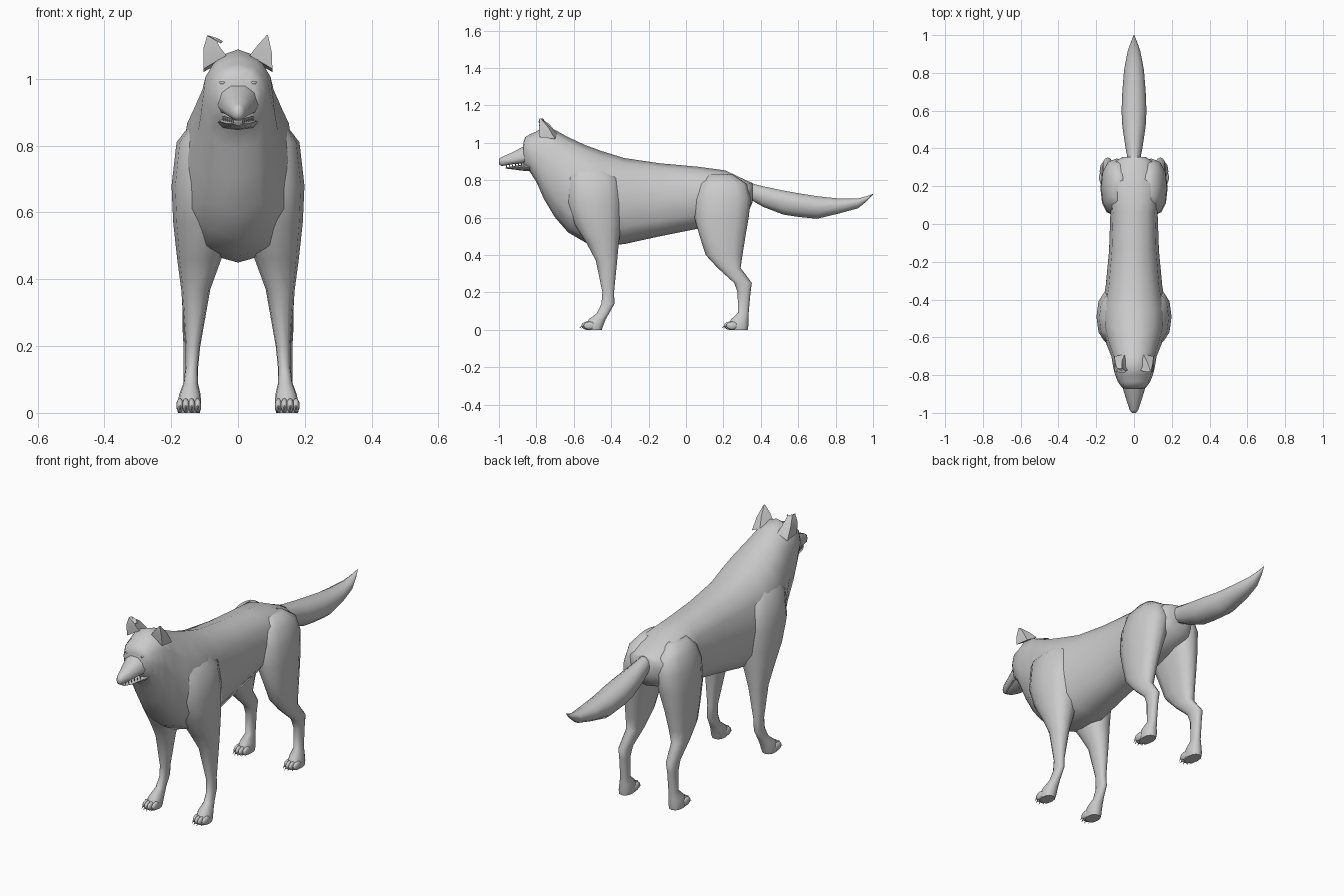
import bpy, bmesh, math
from mathutils import Vector, Matrix


def finish(name, bm, mirror=False, angle=60):
    bmesh.ops.recalc_face_normals(bm, faces=bm.faces)
    me = bpy.data.meshes.new(name)
    bm.to_mesh(me)
    bm.free()
    ob = bpy.data.objects.new(name, me)
    bpy.context.collection.objects.link(ob)
    if mirror:
        ob.modifiers.new("Mirror", 'MIRROR').use_clip = False
    bpy.ops.object.select_all(action='DESELECT')
    ob.select_set(True)
    bpy.context.view_layer.objects.active = ob
    bpy.ops.object.shade_smooth_by_angle(angle=math.radians(angle))
    return ob


def skin(bm, rings):
    """Bridge a list of point rings and cap both ends."""
    rows = [[bm.verts.new(p) for p in r] for r in rings]
    n = len(rows[0])
    for a, b in zip(rows, rows[1:]):
        for i in range(n):
            j = (i + 1) % n
            bm.faces.new((a[i], a[j], b[j], b[i]))
    bm.faces.new(rows[0])
    bm.faces.new(rows[-1])


def unit_ring(n, p):
    """Superellipse outline: p=2 is round, larger is boxier."""
    pts = []
    for i in range(n):
        a = 2 * math.pi * i / n
        c, s = math.cos(a), math.sin(a)
        pts.append((math.copysign(abs(c) ** (2 / p), c), math.copysign(abs(s) ** (2 / p), s)))
    return pts


def loft_y(name, sections, n=12, p=2.2):
    """Sections along y: (y, top z, bottom z, half width, z of widest point)."""
    bm = bmesh.new()
    skin(bm, [[(c * hw, y, zc + s * ((zt - zc) if s > 0 else (zc - zb)))
               for c, s in unit_ring(n, p)] for y, zt, zb, hw, zc in sections])
    return finish(name, bm)


def loft_z(name, sections, n=12, p=2.3):
    """Leg sections down z: (z, inner x, outer x, front y, back y), mirrored."""
    bm = bmesh.new()
    skin(bm, [[((xi + xo) / 2 + c * (xo - xi) / 2, (yf + yb) / 2 + s * (yb - yf) / 2, z)
               for c, s in unit_ring(n, p)] for z, xi, xo, yf, yb in sections])
    return finish(name, bm, True)


def cone(bm, base, tip, r, seg=5):
    d = Vector(tip) - Vector(base)
    m = Matrix.Translation((Vector(base) + Vector(tip)) / 2) @ d.to_track_quat('Z', 'Y').to_matrix().to_4x4()
    bmesh.ops.create_cone(bm, cap_ends=True, segments=seg, radius1=r, radius2=0, depth=d.length, matrix=m)


# Torso, neck ruff and skull in one skin
loft_y("body", [
    (.355, .785, .68, .06, .74), (.33, .795, .62, .105, .72), (.21, .852, .57, .145, .71),
    (.06, .872, .54, .125, .71), (-.14, .89, .50, .132, .69), (-.33, .918, .458, .15, .68),
    (-.45, .955, .45, .172, .69), (-.54, .988, .468, .172, .71), (-.63, 1.03, .52, .148, .76),
    (-.70, 1.068, .60, .12, .84), (-.76, 1.088, .70, .11, .90), (-.80, 1.06, .79, .10, .93),
    (-.835, 1.045, .845, .086, .95), (-.86, 1.03, .865, .068, .96), (-.87, 1.00, .88, .055, .955)], p=2.4)

# Muzzle and lower jaw
loft_y("muzzle", [
    (-.84, .995, .88, .066, .92), (-.87, .982, .888, .059, .92), (-.93, .95, .884, .041, .905),
    (-.985, .925, .874, .022, .90), (-1.0, .914, .884, .011, .90)], n=10)
loft_y("lower_jaw", [
    (-.81, .89, .846, .068, .87), (-.87, .884, .85, .052, .872), (-.93, .873, .858, .033, .866),
    (-.965, .868, .862, .015, .866)], n=8)

# Nose tip
bm = bmesh.new()
bmesh.ops.create_icosphere(bm, subdivisions=1, radius=1,
                           matrix=Matrix.Translation((0, -.986, .908)) @ Matrix.Diagonal((.017, .014, .014, 1)))
finish("nose", bm)

# Eyes
bm = bmesh.new()
bmesh.ops.create_icosphere(bm, subdivisions=1, radius=1,
                           matrix=Matrix.Translation((.047, -.866, .988)) @ Matrix.Diagonal((.011, .006, .005, 1)))
finish("eyes", bm, True)

# Teeth along the mouth
bm = bmesh.new()
for i in range(6):
    t = i / 5
    x, y = .044 - .03 * t, -.88 - .08 * t
    cone(bm, (x, y, .889 - .008 * t), (x, y, .868 - .004 * t), .004, 4)
finish("teeth", bm, True, 20)


# Ears: one upright, one with a folded tip
def ear(name, side, tips):
    bm = bmesh.new()
    base = [(.035, -.775, 1.07), (.103, -.782, 1.03), (.104, -.70, 1.02), (.05, -.69, 1.05)]
    skin(bm, [[(side * x, y, z) for x, y, z in r] for r in [base] + tips])
    finish(name, bm, angle=30)


ear("upright_ear", 1, [
    [(.055, -.782, 1.096), (.101, -.785, 1.08), (.10, -.735, 1.08), (.07, -.73, 1.092)],
    [(.086, -.783, 1.131), (.090, -.783, 1.130), (.090, -.775, 1.128), (.086, -.775, 1.129)]])
ear("folded_ear", -1, [
    [(.055, -.782, 1.096), (.104, -.785, 1.09), (.10, -.735, 1.085), (.065, -.73, 1.10)],
    [(.065, -.775, 1.118), (.092, -.783, 1.130), (.088, -.765, 1.130), (.062, -.765, 1.122)],
    [(.046, -.782, 1.113), (.052, -.79, 1.108), (.052, -.784, 1.106), (.046, -.776, 1.111)]])

# Bushy tail
loft_y("tail", [
    (.29, .80, .70, .035, .75), (.36, .783, .685, .036, .735), (.41, .77, .655, .046, .72),
    (.52, .747, .612, .062, .69), (.60, .733, .60, .066, .675), (.70, .717, .59, .062, .66),
    (.82, .703, .62, .052, .665), (.92, .703, .648, .032, .68), (.97, .716, .69, .014, .703),
    (1.0, .727, .723, .002, .725)], n=10, p=2)

# Front legs with shoulder
loft_z("front_leg", [
    (.92, .04, .10, -.62, -.46), (.81, .02, .184, -.635, -.36), (.68, .01, .199, -.64, -.342),
    (.57, .015, .194, -.60, -.345), (.46, .05, .182, -.53, -.36), (.37, .083, .17, -.482, -.368),
    (.20, .113, .157, -.447, -.385), (.14, .119, .157, -.452, -.382), (.09, .12, .163, -.475, -.41),
    (.055, .112, .176, -.52, -.43), (.02, .11, .183, -.54, -.443), (0, .115, .18, -.535, -.45)])

# Hind legs with thigh
loft_z("hind_leg", [
    (.83, .05, .11, .12, .25), (.78, .02, .152, .07, .325), (.70, .01, .174, .045, .347),
    (.60, .03, .178, .045, .335), (.50, .06, .175, .073, .318), (.40, .082, .171, .105, .302),
    (.33, .096, .167, .17, .292), (.25, .112, .166, .258, .352), (.20, .118, .163, .276, .345),
    (.09, .12, .163, .278, .335), (.055, .114, .175, .24, .333), (.02, .11, .182, .225, .333),
    (0, .114, .179, .23, .33)])


# Toes and claws
def toes(name, y0):
    bm_t, bm_c = bmesh.new(), bmesh.new()
    for i in range(4):
        x = .121 + .0175 * i
        y = y0 - (.012 if i in (1, 2) else 0)
        bmesh.ops.create_icosphere(bm_t, subdivisions=2, radius=1,
                                   matrix=Matrix.Translation((x, y, .022)) @ Matrix.Diagonal((.0115, .032, .022, 1)))
        cone(bm_c, (x, y - .018, .03), (x, y - .044, .006), .006)
    finish(name + "_toes", bm_t, True)
    finish(name + "_claws", bm_c, True, 30)


toes("front", -.516)
toes("hind", .246)
